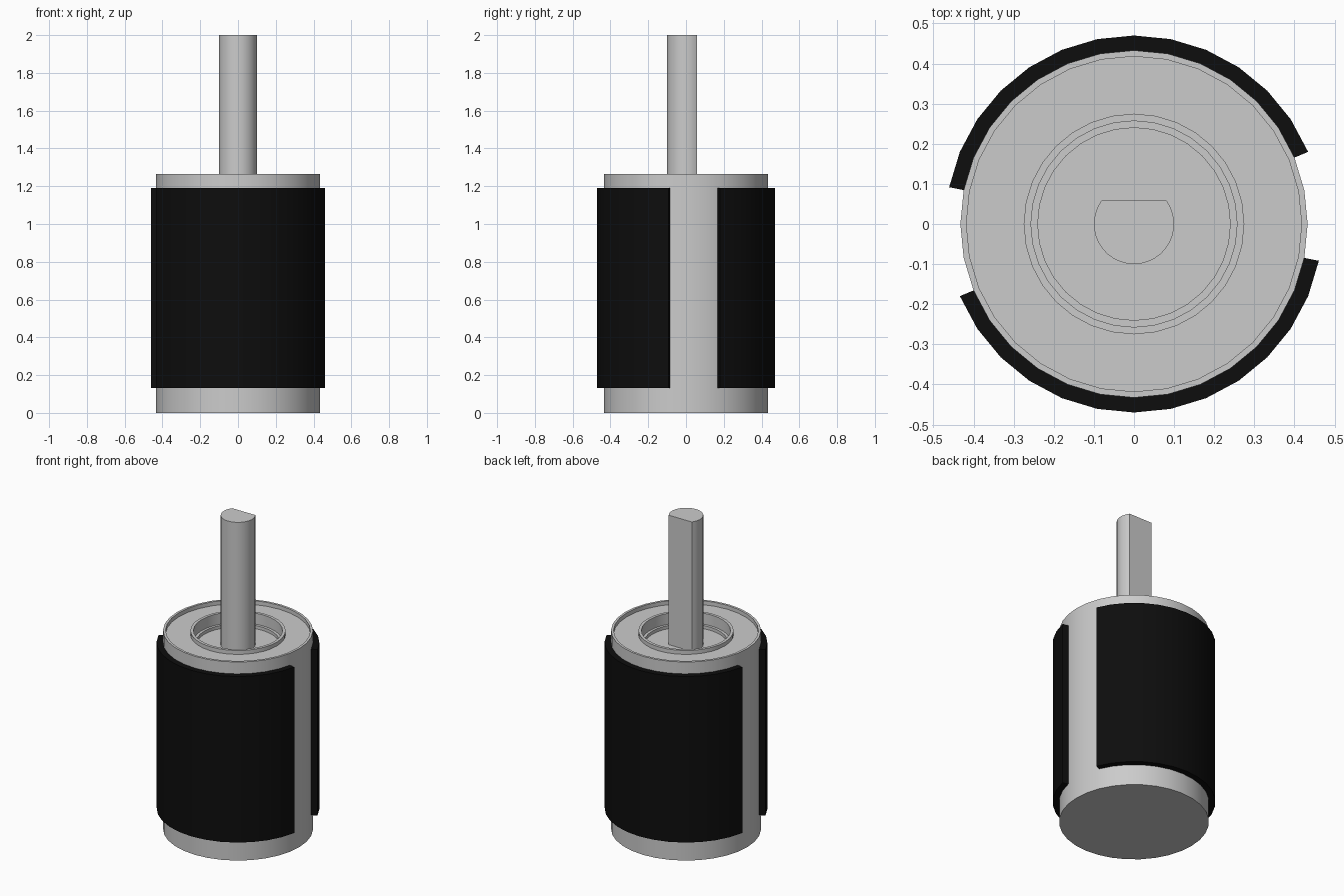
import bpy, bmesh
from math import sin, cos, pi, asin

if "Cube" in bpy.data.objects:
    bpy.data.objects.remove(bpy.data.objects["Cube"])

N = 32  # sides of every round part


def finish(name, bm, color=None):
    bmesh.ops.remove_doubles(bm, verts=bm.verts, dist=1e-5)
    bmesh.ops.recalc_face_normals(bm, faces=bm.faces)
    me = bpy.data.meshes.new(name)
    bm.to_mesh(me)
    bm.free()
    ob = bpy.data.objects.new(name, me)
    bpy.context.collection.objects.link(ob)
    if color:
        mat = bpy.data.materials.new(name + "_paint")
        mat.diffuse_color = color
        mat.use_nodes = True
        mat.node_tree.nodes["Principled BSDF"].inputs["Base Color"].default_value = mat.diffuse_color
        me.materials.append(mat)
    bpy.ops.object.select_all(action='DESELECT')
    ob.select_set(True)
    bpy.context.view_layer.objects.active = ob
    bpy.ops.object.shade_smooth_by_angle(angle=pi / 6)
    return ob


def lathe(name, profile):
    # revolve (radius, z) points; both ends are capped with one flat face
    bm = bmesh.new()
    rings = [[bm.verts.new((r * cos(2 * pi * i / N), r * sin(2 * pi * i / N), z))
              for i in range(N)] for r, z in profile]
    for a, b in zip(rings, rings[1:]):
        for i in range(N):
            j = (i + 1) % N
            bm.faces.new((a[i], a[j], b[j], b[i]))
    bm.faces.new(rings[0])
    bm.faces.new(rings[-1])
    return finish(name, bm)


def magnet(name, first, steps, r0=0.433, r1=0.47, z0=0.132, z1=1.19, color=(0.004, 0.004, 0.004, 1)):
    # curved shell spanning a number of facet steps
    bm = bmesh.new()
    sections = []
    for i in range(first, first + steps + 1):
        a = 2 * pi * i / N
        sections.append([bm.verts.new((r * cos(a), r * sin(a), z))
                         for r, z in ((r0, z0), (r1, z0), (r1, z1), (r0, z1))])
    for a, b in zip(sections, sections[1:]):
        for k in range(4):
            m = (k + 1) % 4
            bm.faces.new((a[k], a[m], b[m], b[k]))
    bm.faces.new(sections[0])
    bm.faces.new(sections[-1])
    return finish(name, bm, color)


def d_shaft(name, r, flat, z0, z1):
    # round rod with one flat side at +y
    t = asin(flat / r)
    start, sweep, n = pi - t, pi + 2 * t, 24
    bm = bmesh.new()
    lo, hi = [[bm.verts.new((r * cos(start + sweep * i / n),
                             r * sin(start + sweep * i / n), z))
               for i in range(n + 1)] for z in (z0, z1)]
    for i in range(n + 1):
        j = (i + 1) % (n + 1)
        bm.faces.new((lo[i], lo[j], hi[j], hi[i]))
    bm.faces.new(lo)
    bm.faces.new(hi)
    return finish(name, bm)


# Rotor can: thin outer lip, sunken plate, raised collar and stepped well
lathe("rotor_body", [
    (0.433, 0), (0.433, 1.265), (0.418, 1.265), (0.418, 1.24),
    (0.275, 1.24), (0.275, 1.265), (0.257, 1.265), (0.257, 1.195),
    (0.24, 1.195), (0.24, 1.175)])

# Two opposite curved magnets
magnet("magnet_back", 2, 13)
magnet("magnet_front", 18, 13)

# Drive shaft with a flat
d_shaft("drive_shaft", 0.1, 0.058, 1.175, 2.0)
